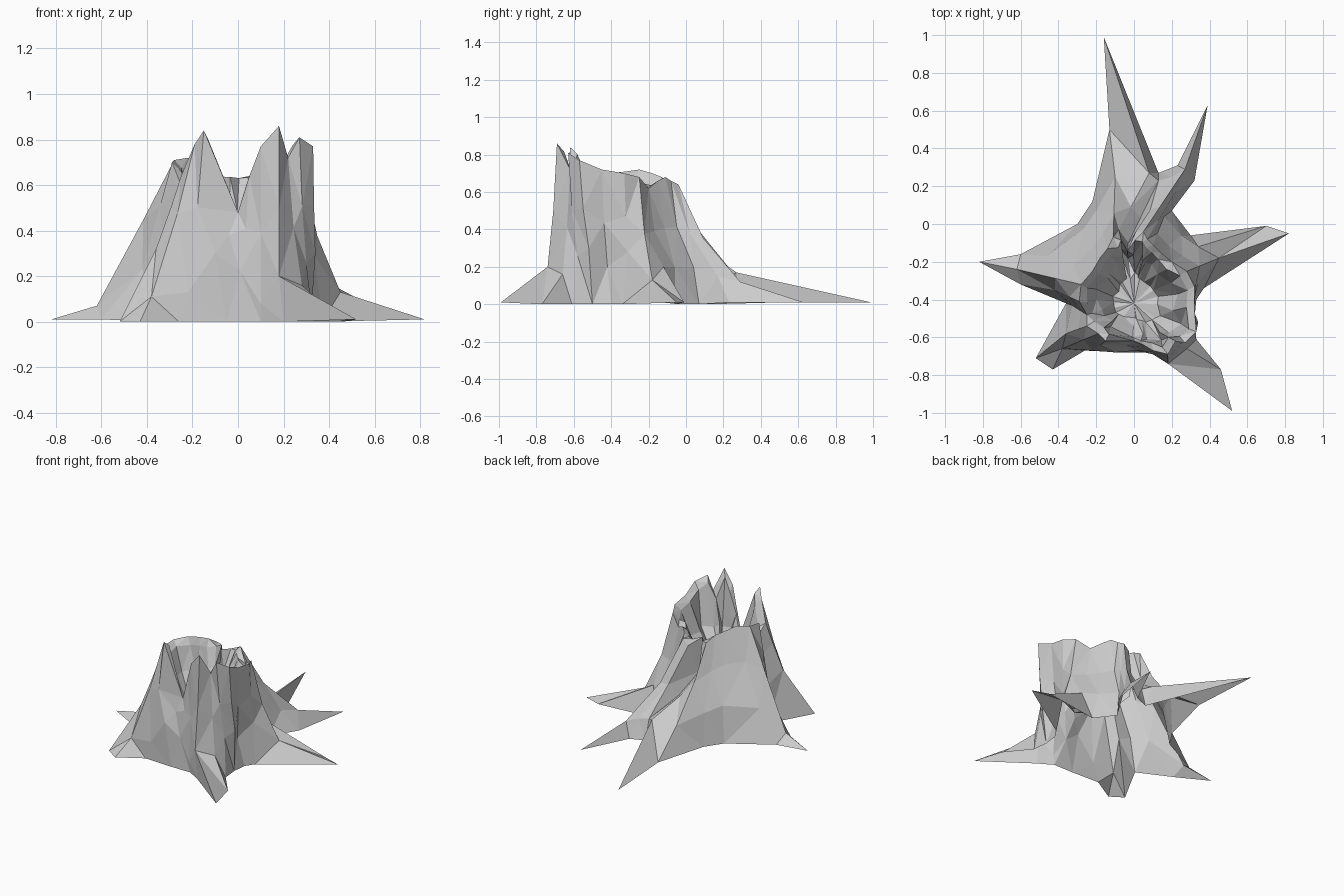
import bpy
import bmesh
import random
from mathutils import Vector

random.seed(4)

cube = bpy.data.objects.get("Cube")
if cube:
    bpy.data.objects.remove(cube, do_unlink=True)

# Weathered wood, one flat grey
wood = bpy.data.materials.new("weathered grey wood")
wood.use_nodes = True
grey = (0.6, 0.6, 0.6, 1.0)
wood.diffuse_color = grey
wood.node_tree.nodes["Principled BSDF"].inputs["Base Color"].default_value = grey
wood.node_tree.nodes["Principled BSDF"].inputs["Roughness"].default_value = 0.9

# Ground outline, running counterclockwise from the front; far points are root tips
GROUND = [
    (-.05, -.68), (.1, -.68), (.2, -.74), (.52, -.99), (.46, -.77), (.33, -.61),
    (.32, -.5), (.33, -.4), (.37, -.34), (.82, -.05), (.7, -.01), (.3, -.06),
    (.2, .07), (.32, .23), (.39, .63), (.23, .31), (.13, .27), (-.16, .99),
    (-.13, .5), (-.22, .12), (-.3, 0), (-.6, -.16), (-.82, -.2), (-.6, -.32),
    (-.36, -.42), (-.52, -.71), (-.43, -.77), (-.26, -.67)]

# Shoulder, where the roots leave the trunk
SHOULDER = [
    (-.1, -.68, .3), (.01, -.67, .22), (.1, -.69, .08), (.18, -.74, .2),
    (.28, -.66, .16), (.3, -.58, .26), (.34, -.52, .3), (.29, -.42, .2),
    (.34, -.31, .28), (.45, -.18, .13), (.34, -.12, .2), (.25, -.06, .2),
    (.16, .04, .2), (.22, .17, .15), (.27, .29, .12), (.2, .25, .14),
    (.13, .23, .15), (.08, .27, .17), (-.1, .25, .17), (-.2, .07, .22),
    (-.27, -.03, .25), (-.46, -.17, .23), (-.62, -.24, .07), (-.42, -.35, .23),
    (-.33, -.43, .25), (-.36, -.58, .32), (-.38, -.66, .11), (-.22, -.67, .13)]

# Splintered rim
RIM = [
    (0, -.62, .48), (.05, -.64, .64), (.1, -.67, .77), (.18, -.69, .86),
    (.22, -.62, .72), (.27, -.63, .81), (.33, -.57, .77), (.32, -.45, .72),
    (.32, -.33, .7), (.28, -.25, .68), (.2, -.2, .62), (.14, -.15, .66),
    (.1, -.11, .68), (.07, -.08, .66), (.05, -.04, .64), (.01, -.04, .6),
    (-.03, -.1, .4), (-.08, -.03, .43), (-.11, -.07, .64), (-.14, -.13, .68),
    (-.18, -.18, .7), (-.22, -.25, .72), (-.28, -.32, .71), (-.29, -.41, .7),
    (-.25, -.48, .6), (-.25, -.54, .64), (-.19, -.58, .78), (-.15, -.62, .84)]

AXIS = Vector((0, -.42, 0))


def toward_axis(point, scale, height, jitter):
    """Pull a rim point in to make the rough wall of the hollow."""
    flat = AXIS + (Vector((point.x, point.y, 0)) - AXIS) * scale
    noise = [random.uniform(-jitter, jitter) for _ in range(3)]
    return Vector((flat.x, flat.y, height)) + Vector(noise)


def waist_point(low, high):
    """Concave flare, straighter on the broad right flank."""
    p = low.lerp(high, .6)
    p.z = low.z + (high.z - low.z) * (.45 + max(0, -high.x) / 2)
    return p


def lip_height(point):
    """The back stays bridged behind its cleft; elsewhere the lip follows the rim."""
    height = point.z - .04
    return max(height, .64) if point.y > -.3 else height


ground = [Vector((x, y, 0)) for x, y in GROUND]
shoulder = [Vector(p) for p in SHOULDER]
rim = [Vector(p) for p in RIM]

# Root tips lie slightly above the flat ground
for p in ground:
    if (p - AXIS).length > .6:
        p.z = .01

waist = [waist_point(s, r) for s, r in zip(shoulder, rim)]

# Broken top edge and hollow heart
lip = [toward_axis(p, .86, lip_height(p), .01) for p in rim]
wall = [toward_axis(p, .7, min(p.z - .1, .5), .02) for p in rim]
floor = [toward_axis(p, .4, .34, .01) for p in rim]

bm = bmesh.new()
rings = [[bm.verts.new(p) for p in ring]
         for ring in (ground, shoulder, waist, rim, lip, wall, floor)]
count = len(rim)
for lower, upper in zip(rings, rings[1:]):
    for i in range(count):
        j = (i + 1) % count
        bm.faces.new((lower[i], lower[j], upper[j], upper[i]))

# Close the bottom of the hollow with a fan
heart = bm.verts.new(AXIS + Vector((0, 0, .34)))
for i in range(count):
    bm.faces.new((rings[-1][i], rings[-1][(i + 1) % count], heart))

# Flat triangular facets
bmesh.ops.triangulate(bm, faces=bm.faces[:], quad_method='SHORT_EDGE')
mesh = bpy.data.meshes.new("tree_stump")
bm.to_mesh(mesh)
bm.free()
mesh.materials.append(wood)
stump = bpy.data.objects.new("tree_stump", mesh)
bpy.context.collection.objects.link(stump)
